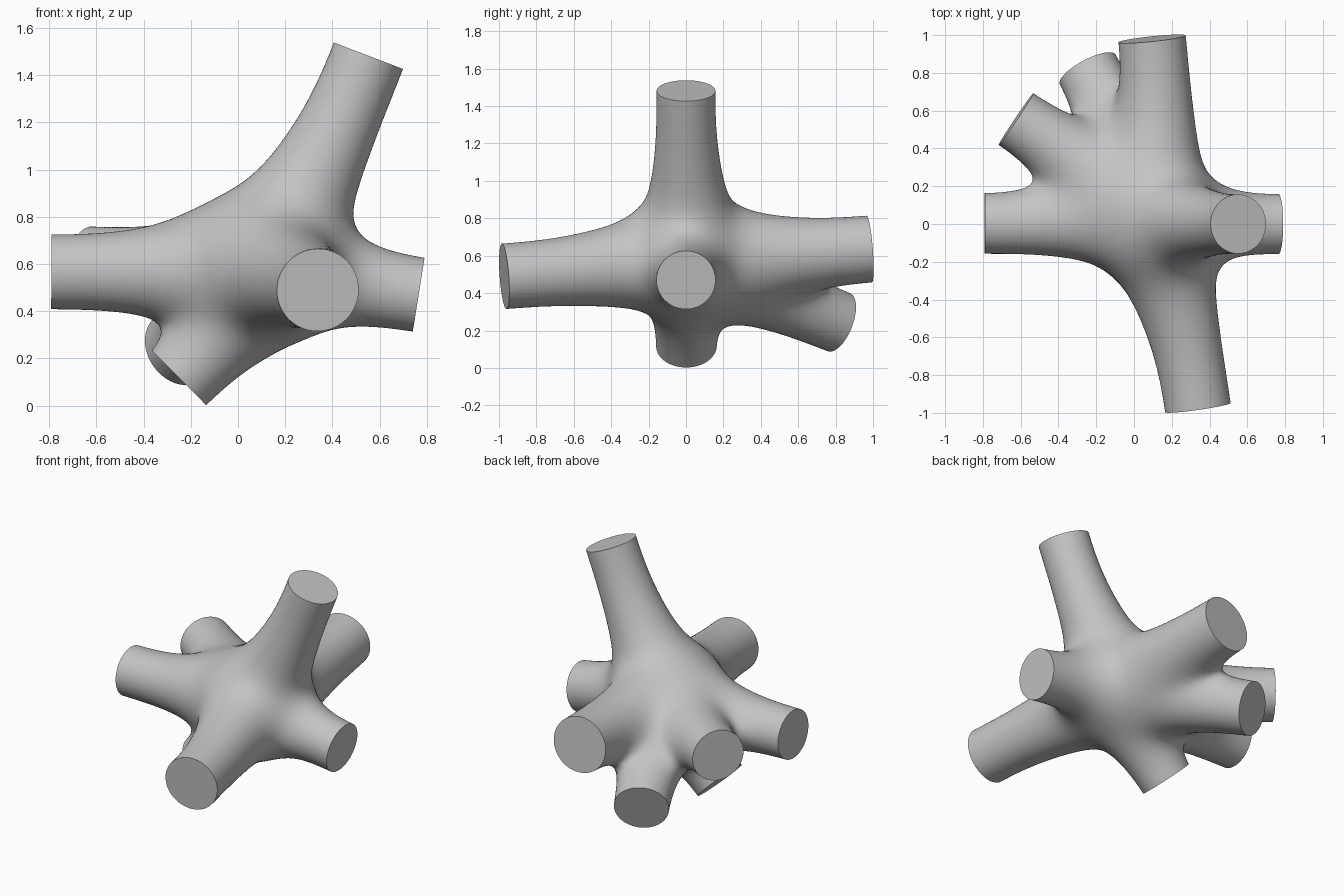
import bpy
import bmesh
import math
from mathutils import Vector, Matrix

cube = bpy.data.objects.get("Cube")
if cube:
    bpy.data.objects.remove(cube, do_unlink=True)

HUB = Vector((0.2, 0, 0.56))
# Each branch: centre of its end cap, radius, flare, bend, blend sharpness
BRANCHES = [
    ((0.552, 0, 1.482), 0.157, 0.045, 1, 15),       # upright
    ((-0.79, 0, 0.567), 0.157, 0.04, 1, 14),        # right side
    ((0.765, 0, 0.47), 0.157, 0.015, 1, 15),        # left side, short
    ((0.338, -0.972, 0.49), 0.175, 0.04, 1, 15),    # front
    ((0.097, 0.98, 0.637), 0.177, 0.04, 1, 20),     # back
    ((-0.625, 0.555, 0.597), 0.161, 0.03, 1, 10),   # back right
    ((-0.242, 0.817, 0.243), 0.164, 0.03, 1, 11),   # back, lower
    ((-0.247, 0, 0.115), 0.157, 0.01, -0.2, 20),    # downward, short
]
# The branches bend towards the crowded side as they near the hub
PULL = Vector((-0.12, 0.03, 0.03))
ARMS = []
for tip, radius, flare, bend, sharp in BRANCHES:
    ray = Vector(tip) - HUB
    axis = ray.normalized()
    pull = (PULL - axis * PULL.dot(axis)) * bend
    ARMS.append((axis, ray.length, radius, flare, sharp, pull))


def off_axis(p, axis):
    """Vector from the nearest point of a straight branch axis to p."""
    return p - axis * max(p.dot(axis), 0.0)


def project(p):
    """One step of p towards the blended surface of all branches."""
    total, slope = 0.0, Vector()
    for axis, length, radius, flare, sharp, pull in ARMS:
        t = max(p.dot(axis), 0.0)
        u = min(t / length, 1.0)
        away = p - axis * t - pull * (1 - u) ** 2
        dist = max(away.length, 1e-5)
        girth = radius + flare * 9.5 * u * (1 - u) ** 3
        weight = math.exp(-sharp * (dist - girth))
        total += weight
        slope -= away * (weight * sharp / dist)
    slope /= total
    step = slope * (-math.log(total) / max(slope.length_squared, 4.0))
    if step.length > 0.05:
        step.length = 0.05
    return p + step


# Rough tapered branches around a ball, fused into one even skin
bm = bmesh.new()
bmesh.ops.create_icosphere(bm, subdivisions=3, radius=0.32)
for axis, length, radius, *_ in ARMS:
    depth = length + 0.2
    place = Matrix.Translation(axis * depth / 2) @ axis.to_track_quat('Z', 'Y').to_matrix().to_4x4()
    bmesh.ops.create_cone(bm, cap_ends=True, segments=32, radius1=0.3,
                          radius2=radius, depth=depth, matrix=place)
rough = bpy.data.meshes.new("rough_branches")
bm.to_mesh(rough)
bm.free()
helper = bpy.data.objects.new("rough_branches", rough)
bpy.context.collection.objects.link(helper)
remesh = helper.modifiers.new("fuse", 'REMESH')
remesh.mode = 'VOXEL'
remesh.voxel_size = 0.022
graph = bpy.context.evaluated_depsgraph_get()
mesh = bpy.data.meshes.new_from_object(helper.evaluated_get(graph))
bpy.data.objects.remove(helper, do_unlink=True)

# Relax the skin onto the blended surface
bm = bmesh.new()
bm.from_mesh(mesh)
for turn in range(8):
    for repeat in range(2):
        bmesh.ops.smooth_vert(bm, verts=bm.verts[:], factor=0.5,
                              use_axis_x=True, use_axis_y=True, use_axis_z=True)
    for v in bm.verts:
        v.co = project(project(v.co))

# Cut every branch flat at its end
for axis, length, *_ in ARMS:
    faces = []
    for f in bm.faces:
        c = f.calc_center_median()
        if c.dot(axis) > length - 0.08:
            own = off_axis(c, axis).length
            if own <= min(off_axis(c, arm[0]).length for arm in ARMS) + 1e-6:
                faces.append(f)
    edges = {e for f in faces for e in f.edges}
    verts = {v for f in faces for v in f.verts}
    bmesh.ops.bisect_plane(bm, geom=list(verts) + list(edges) + faces, dist=1e-5,
                           plane_co=axis * length, plane_no=axis, clear_outer=True)

# Smooth skin, with flat sharp-edged caps
for f in bm.faces:
    f.smooth = True
rim = [e for e in bm.edges if e.is_boundary]
caps = bmesh.ops.holes_fill(bm, edges=rim, sides=0)["faces"]
for f in caps:
    f.smooth = False
    for e in f.edges:
        e.smooth = False
bmesh.ops.recalc_face_normals(bm, faces=bm.faces[:])
bmesh.ops.translate(bm, verts=bm.verts[:], vec=HUB)
bm.to_mesh(mesh)
bm.free()

grey = bpy.data.materials.new("plain_grey")
grey.use_nodes = True
colour = (0.55, 0.55, 0.55, 1)
grey.diffuse_color = colour
grey.node_tree.nodes["Principled BSDF"].inputs["Base Color"].default_value = colour
mesh.materials.clear()
mesh.materials.append(grey)
mesh.name = "branched_joint"
joint = bpy.data.objects.new("branched_joint", mesh)
bpy.context.collection.objects.link(joint)
